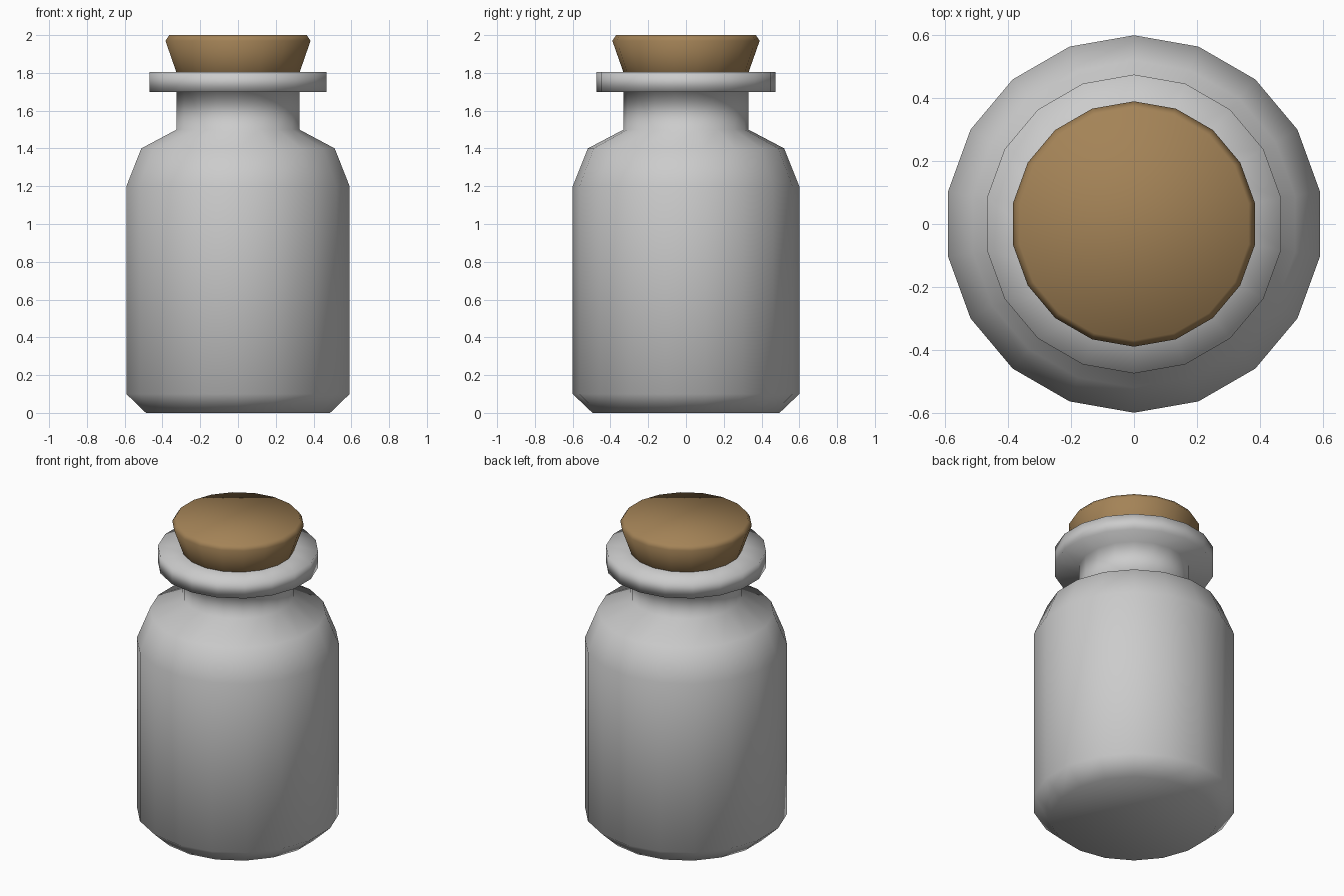
import bpy, bmesh, math

if "Cube" in bpy.data.objects:
    bpy.data.objects.remove(bpy.data.objects["Cube"])

SIDES = 18


def lathe(name, profile):
    """Revolve (radius, z) points into a closed, smooth-shaded solid."""
    bm = bmesh.new()
    rings = []
    for r, z in profile:
        ring = []
        for i in range(SIDES):
            a = math.pi / 2 + 2 * math.pi * i / SIDES
            ring.append(bm.verts.new((r * math.cos(a), r * math.sin(a), z)))
        rings.append(ring)
    for low, high in zip(rings, rings[1:]):
        for i in range(SIDES):
            j = (i + 1) % SIDES
            bm.faces.new((low[i], low[j], high[j], high[i]))
    bm.faces.new(rings[0][::-1])
    bm.faces.new(rings[-1])
    for f in bm.faces:
        f.smooth = True
    mesh = bpy.data.meshes.new(name)
    bm.to_mesh(mesh)
    bm.free()
    obj = bpy.data.objects.new(name, mesh)
    bpy.context.collection.objects.link(obj)
    return obj


# Bottle: chamfered base, body, shoulder, neck, flat lip
lathe("bottle", [(0.495, 0), (0.6, 0.1), (0.6, 1.2), (0.52, 1.4), (0.33, 1.5),
                 (0.33, 1.7), (0.475, 1.7), (0.475, 1.805), (0.3, 1.805)])

# Tapered cork, with its lower end inside the neck
cork = lathe("cork", [(0.295, 1.7), (0.39, 1.97), (0.37, 2.0)])
brown = bpy.data.materials.new("cork_brown")
brown.diffuse_color = (0.37, 0.227, 0.095, 1)
brown.use_nodes = True
brown.node_tree.nodes["Principled BSDF"].inputs["Base Color"].default_value = brown.diffuse_color
cork.data.materials.append(brown)
